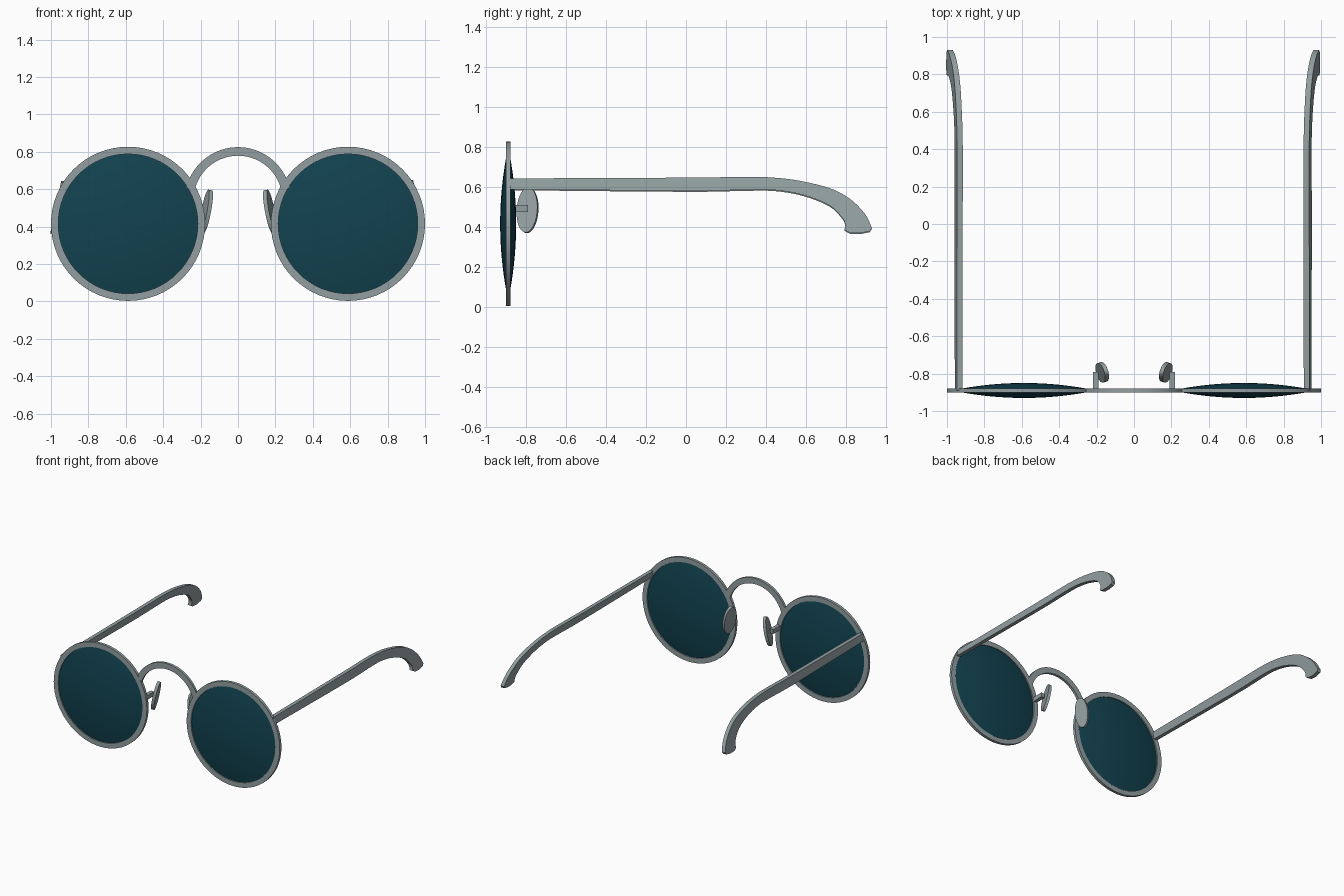
import bpy, bmesh, math
from mathutils import Vector, Matrix

cube = bpy.data.objects.get("Cube")
if cube:
    bpy.data.objects.remove(cube)

FRONT_Y = -0.89      # plane of the lenses
LENS_X, LENS_Z = 0.588, 0.415


def material(name, rgb):
    mat = bpy.data.materials.new(name)
    mat.use_nodes = True
    mat.diffuse_color = (*rgb, 1)
    mat.node_tree.nodes["Principled BSDF"].inputs["Base Color"].default_value = (*rgb, 1)
    return mat


METAL = material("grey metal", (0.29, 0.345, 0.355))
GLASS = material("dark teal glass", (0.006, 0.055, 0.08))


def finish(bm, name, mat):
    bmesh.ops.recalc_face_normals(bm, faces=bm.faces)
    mesh = bpy.data.meshes.new(name)
    bm.to_mesh(mesh)
    bm.free()
    mesh.materials.append(mat)
    obj = bpy.data.objects.new(name, mesh)
    bpy.context.collection.objects.link(obj)
    bpy.ops.object.select_all(action="DESELECT")
    obj.select_set(True)
    bpy.context.view_layer.objects.active = obj
    bpy.ops.object.shade_smooth_by_angle(angle=math.radians(35))
    return obj


def lathe(name, profile, mat, centre, closed):
    """Revolve (radius, depth) points around the y axis."""
    bm = bmesh.new()
    verts = [bm.verts.new((r, d, 0)) for r, d in profile]
    edges = [bm.edges.new(pair) for pair in zip(verts, verts[1:])]
    if closed:
        edges.append(bm.edges.new((verts[-1], verts[0])))
    bmesh.ops.spin(bm, geom=verts + edges, cent=(0, 0, 0), axis=(0, 1, 0),
                   angle=math.tau, steps=64)
    bmesh.ops.remove_doubles(bm, verts=bm.verts, dist=0.0001)
    bmesh.ops.translate(bm, verts=bm.verts, vec=centre)
    return finish(bm, name, mat)


def extrude_outline(bm, points, vec):
    """Fill an outline and thicken it along vec."""
    face = bm.faces.new([bm.verts.new(p) for p in points])
    result = bmesh.ops.extrude_face_region(bm, geom=[face], use_keep_orig=True)
    moved = [v for v in result["geom"] if isinstance(v, bmesh.types.BMVert)]
    bmesh.ops.translate(bm, verts=moved, vec=vec)


def smooth_path(points, steps=5):
    """Catmull-Rom samples through the points."""
    pts = [Vector(p) for p in points]
    pts = [pts[0]] + pts + [pts[-1]]
    out = []
    for a, b, c, d in zip(pts, pts[1:], pts[2:], pts[3:]):
        for i in range(steps):
            t = i / steps
            out.append(0.5 * (2 * b + (c - a) * t + (2 * a - 5 * b + 4 * c - d) * t ** 2
                              + (3 * b - a - 3 * c + d) * t ** 3))
    return out + [pts[-1]]


# Side outlines of a temple arm: top edge to the tip, then back along the underside
ARM_TOP = [(-0.89, 0.642), (0, 0.646), (0.32, 0.65), (0.45, 0.645), (0.57, 0.63),
           (0.72, 0.593), (0.82, 0.54), (0.895, 0.465), (0.93, 0.395)]
ARM_TIP = [(0.92, 0.378), (0.87, 0.368), (0.82, 0.37), (0.793, 0.385)]
ARM_UNDER = [(0.798, 0.405), (0.785, 0.44), (0.72, 0.505), (0.59, 0.558),
             (0.45, 0.583), (0.3, 0.585), (0, 0.58), (-0.89, 0.588)]
ARM = smooth_path(ARM_TOP) + [Vector(p) for p in ARM_TIP] + smooth_path(ARM_UNDER)

for side, label in ((1, "left"), (-1, "right")):
    centre = (side * LENS_X, FRONT_Y, LENS_Z)

    # Flat round rim and domed lens
    lathe(label + "_rim", [(0.412, -0.011), (0.412, 0.011), (0.373, 0.011), (0.373, -0.011)],
          METAL, centre, True)
    dome = [(0.385 * i / 12, 0.04 * (1 - (i / 12) ** 2)) for i in range(13)]
    lathe(label + "_lens", [(r, -d) for r, d in dome] + dome[-2::-1], GLASS, centre, False)

    # Temple arm, leaning outward toward its lower edge
    inset, drop = (0.906, 0) if side > 0 else (0.915, 0.005)
    bm = bmesh.new()
    outline = [(side * (inset + 0.21 * (0.65 - z)), y, z - drop) for y, z in ARM]
    extrude_outline(bm, outline, (side * 0.03, 0, 0))
    finish(bm, label + "_temple", METAL)

    # Oval nose pad, tilted to follow the nose
    bm = bmesh.new()
    turn = (Matrix.Translation((side * 0.17, -0.793, 0.483))
            @ Matrix.Rotation(side * math.radians(-17), 4, "Z")
            @ Matrix.Rotation(side * math.radians(-11), 4, "Y")
            @ Matrix.Diagonal((1, 0.054, 0.115, 1))
            @ Matrix.Rotation(math.pi / 2, 4, "Y"))
    bmesh.ops.create_cone(bm, cap_ends=True, segments=40, radius1=1, radius2=1,
                          depth=0.022, matrix=turn)
    finish(bm, label + "_nose_pad", METAL)

    # Stem joining the pad to the rim
    bm = bmesh.new()
    bmesh.ops.create_cube(bm, size=1, matrix=Matrix.Translation((side * 0.204, -0.84, 0.492))
                          @ Matrix.Diagonal((0.03, 0.1, 0.034, 1)))
    finish(bm, label + "_pad_stem", METAL)

# Arched bridge between the rims
bm = bmesh.new()
sweep = [math.radians(14 + 152 * i / 32) for i in range(33)]
arch = [(r * math.cos(a), FRONT_Y - 0.01, 0.541 + r * math.sin(a))
        for r, angles in ((0.284, sweep), (0.238, sweep[::-1])) for a in angles]
extrude_outline(bm, arch, (0, 0.02, 0))
finish(bm, "bridge", METAL)
